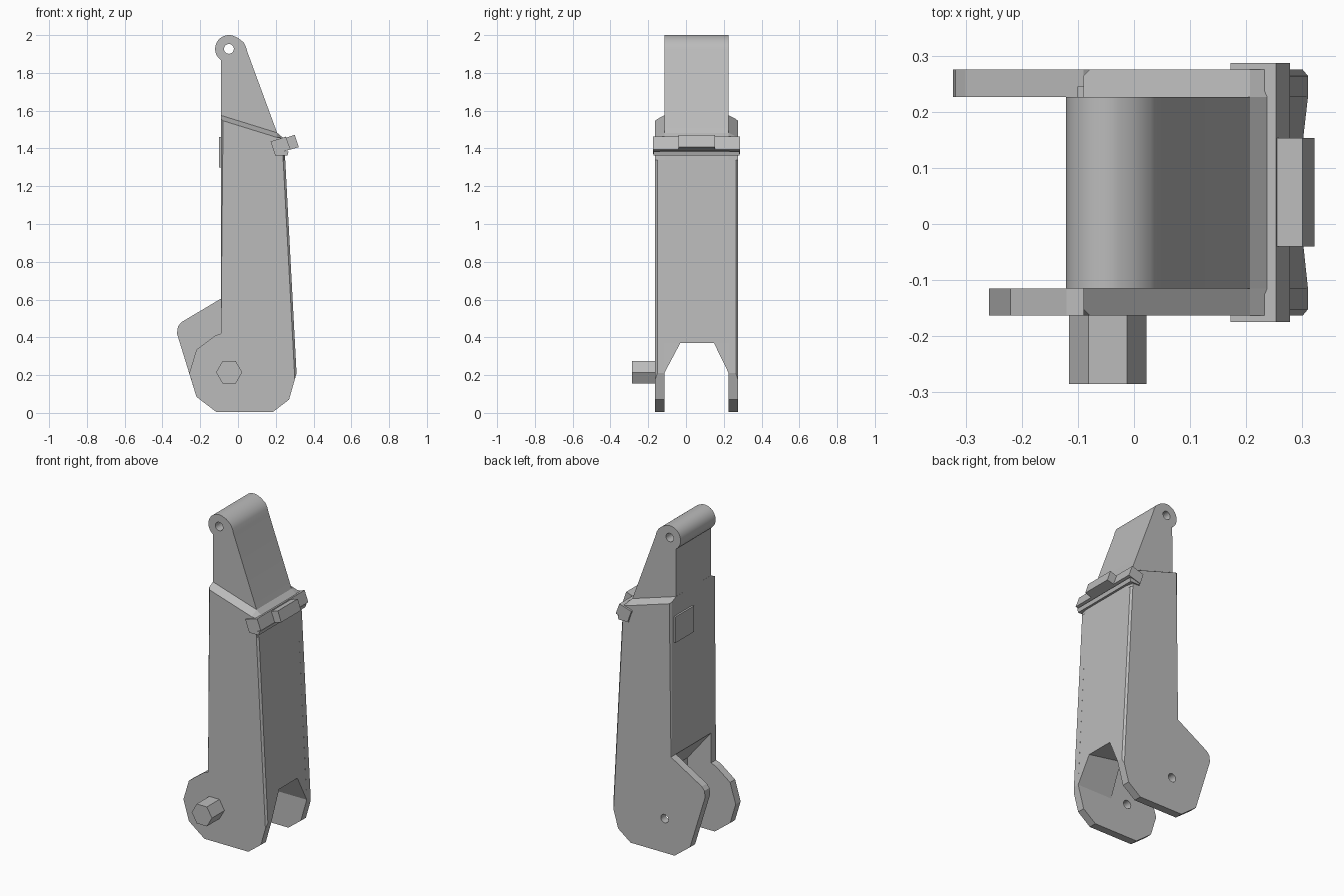
import bpy, bmesh
from math import sin, cos, pi, radians

cube = bpy.data.objects.get("Cube")
if cube:
    bpy.data.objects.remove(cube, do_unlink=True)

metal = bpy.data.materials.new("plain_grey")
metal.use_nodes = True
GREY = (0.5, 0.5, 0.5, 1)
metal.diffuse_color = GREY
metal.node_tree.nodes["Principled BSDF"].inputs["Base Color"].default_value = GREY

INNER_F, OUTER_F = -0.115, -0.163   # front cheek faces
INNER_B, OUTER_B = 0.226, 0.275     # back cheek faces
PIVOT = (-0.047, 0.215)
EYE = (-0.048, 1.927)


def prism(name, profile, y0, y1, edit=None):
    """Extrude an xz outline from y0 to y1."""
    bm = bmesh.new()
    base = bm.faces.new([bm.verts.new((x, y0, z)) for x, z in profile])
    new = bmesh.ops.extrude_face_region(bm, geom=[base])["geom"]
    for v in new:
        if isinstance(v, bmesh.types.BMVert):
            v.co.y = y1
    bmesh.ops.recalc_face_normals(bm, faces=bm.faces)
    if edit:
        edit(bm)
    mesh = bpy.data.meshes.new(name)
    bm.to_mesh(mesh)
    bm.free()
    mesh.materials.append(metal)
    ob = bpy.data.objects.new(name, mesh)
    bpy.context.collection.objects.link(ob)
    return ob


def circle(center, r, n, start=0, sweep=2 * pi):
    return [(center[0] + r * cos(start + sweep * i / n),
             center[1] + r * sin(start + sweep * i / n)) for i in range(n)]


def drill(ob, cutter):
    mod = ob.modifiers.new("hole", "BOOLEAN")
    mod.operation = "DIFFERENCE"
    mod.solver = "EXACT"
    mod.object = cutter


def smooth(ob):
    bpy.ops.object.select_all(action="DESELECT")
    ob.select_set(True)
    bpy.context.view_layer.objects.active = ob
    bpy.ops.object.shade_smooth_by_angle(angle=radians(28))


def hole_cutter(name, center):
    ob = prism(name, circle(center, 0.026, 24), -0.5, 0.5)
    ob.hide_render = True
    ob.display_type = "WIRE"
    ob.hide_set(True)
    return ob


def trim_cheek(outer):
    """Slope the shoulder outwards and bevel the long outer edges."""
    def edit(bm):
        out = [v for v in bm.verts if abs(v.co.y - outer) < 1e-4]
        for v in out:
            if v.co.z > 1.46:
                v.co.z -= 0.025
        edges = [e for e in bm.edges if all(v in out for v in e.verts)
                 and e.calc_length() > 0.8]
        bmesh.ops.bevel(bm, geom=edges, offset=0.011, segments=1,
                        profile=0.5, affect="EDGES")
    return edit


# shared outlines
shoulder = [(0.25, 1.34), (0.24, 1.455), (0.207, 1.483), (-0.09, 1.575)]
foot = [(-0.22, 0.085), (-0.115, 0.005), (0.185, 0.005), (0.27, 0.07), (0.31, 0.21)]
small_lobe = [(-0.09, 0.42), (-0.12, 0.41), (-0.22, 0.335), (-0.258, 0.21)]
large_lobe = [(-0.09, 0.605), (-0.30, 0.48), (-0.318, 0.458), (-0.323, 0.42)]

pivot_hole = hole_cutter("pivot_hole_cutter", PIVOT)
eye_hole = hole_cutter("eye_hole_cutter", EYE)

# side cheeks
for name, lobe, inner, outer in (("front_cheek", small_lobe, INNER_F, OUTER_F),
                                 ("back_cheek", large_lobe, INNER_B, OUTER_B)):
    drill(prism(name, lobe + foot + shoulder, inner, outer, trim_cheek(outer)), pivot_hole)

# solid web between the cheeks, open below
prism("web", [(-0.09, 0.605), (0.07, 0.41), (0.301, 0.37)] + shoulder, INNER_F, INNER_B)


# sloped gussets at the top of the fork opening
def gusset_slope(inner, tip):
    def edit(bm):
        for v in bm.verts:
            if abs(v.co.y - tip) < 1e-4 and v.co.z < 0.3:
                v.co.y = inner
        bmesh.ops.remove_doubles(bm, verts=bm.verts, dist=1e-4)
    return edit


for name, inner, tip in (("front_gusset", INNER_F, -0.03), ("back_gusset", INNER_B, 0.148)):
    prism(name, [(0.07, 0.21), (0.31, 0.21), (0.301, 0.37), (0.07, 0.41)],
          inner, tip, gusset_slope(inner, tip))

# rounded head with eye hole
head_outline = (circle(EYE, 0.073, 20, radians(236), radians(-171))
                + [(0.0, 1.985), (0.03, 1.961), (0.043, 1.935), (0.05, 1.91),
                   (0.207, 1.483), (0.19, 1.44), (-0.09, 1.44)])
head = prism("head", head_outline, INNER_F, INNER_B)
smooth(head)
drill(head, eye_hole)

# hexagonal pivot bolt
prism("pivot_bolt", circle(PIVOT, 0.069, 6), -0.285, OUTER_F)

# tilted cross bar, centre nub and thin lip under it
prism("cross_bar", [(0.172, 1.437), (0.253, 1.462), (0.278, 1.395), (0.195, 1.37)],
      -0.175, 0.287)
prism("bar_nub", [(0.24, 1.452), (0.30, 1.472), (0.322, 1.407), (0.262, 1.39)],
      -0.04, 0.153)
prism("bar_lip", [(0.195, 1.362), (0.262, 1.362), (0.268, 1.385), (0.195, 1.385)],
      -0.173, 0.283)

# small pad on the flat side
prism("side_pad", [(-0.101, 1.3), (-0.085, 1.3), (-0.085, 1.46), (-0.101, 1.46)],
      0.065, 0.245)
